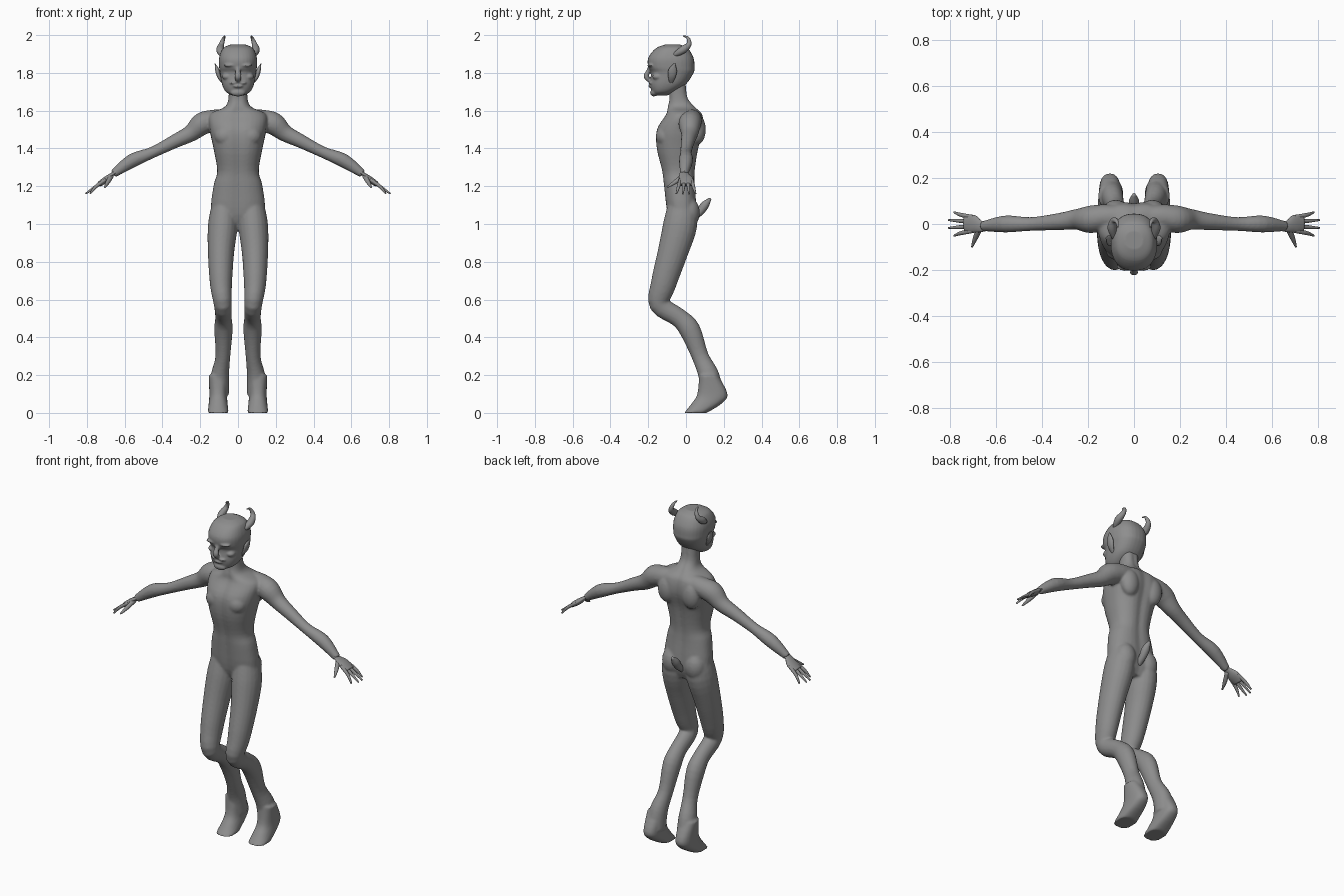
import bpy, bmesh, math
from mathutils import Vector, Matrix

cube = bpy.data.objects.get("Cube")
if cube:
    bpy.data.objects.remove(cube, do_unlink=True)

GREY = (0.27, 0.27, 0.27, 1)
skin = bpy.data.materials.new("plain grey")
skin.diffuse_color = GREY
skin.use_nodes = True
skin.node_tree.nodes["Principled BSDF"].inputs["Base Color"].default_value = GREY

SIDES = {"left": 1, "right": -1}
SIDEWAYS = Vector((1, 0, 0))
DEPTHWAYS = Vector((0, 1, 0))


def spline(rows, steps=4):
    """Refine a list of rows with a smooth cubic curve through them."""
    rows = [Vector(row) for row in rows]
    last = len(rows) - 1
    refined = []
    for i in range(last):
        start, end = rows[i], rows[i + 1]
        leave = (end - rows[max(i - 1, 0)]) / 2
        arrive = (rows[min(i + 2, last)] - start) / 2
        for step in range(steps):
            t = step / steps
            ease = t * t * (3 - 2 * t)
            refined.append(start.lerp(end, ease) + leave * t * (1 - t) ** 2
                           - arrive * t * t * (1 - t))
    return refined + [rows[last]]


def circle(count):
    angles = [math.tau * k / count for k in range(count)]
    return [(math.cos(a), math.sin(a)) for a in angles]


def bridge(bm, rings):
    """Join successive rings into a closed skin."""
    loops = [[bm.verts.new(point) for point in ring] for ring in rings]
    faces = [bm.faces.new(loops[0]), bm.faces.new(loops[-1])]
    for lower, upper in zip(loops, loops[1:]):
        for i in range(len(lower)):
            faces.append(bm.faces.new((lower[i - 1], lower[i], upper[i], upper[i - 1])))
    bmesh.ops.recalc_face_normals(bm, faces=faces)


def loft(bm, rows, x=0, groove=0):
    """Level slices, each row being height, front, back, half width."""
    rings = []
    for z, front, back, half in spline(rows):
        ring = []
        for c, s in circle(32):
            # Slightly squared oval, creased along the midline
            u = math.copysign(abs(c) ** 0.85, c)
            v = math.copysign(abs(s) ** 0.85, s) * (1 - groove * math.exp(-20 * u * u))
            ring.append((x + half * u, (front + back + (back - front) * v) / 2, z))
        rings.append(ring)
    bridge(bm, rings)


def tube(bm, rows, side=1, across=DEPTHWAYS, flat=1):
    """Oval tube along a path, each row being x, y, z, radius."""
    path = spline(rows)
    centres = [row.to_3d() for row in path]
    rings = []
    for i, centre in enumerate(centres):
        ahead = (centres[min(i + 1, len(path) - 1)] - centres[max(i - 1, 0)]).normalized()
        wide = (across - ahead * across.dot(ahead)).normalized()
        thin = ahead.cross(wide) * flat
        ring = [centre + (wide * c + thin * s) * path[i].w for c, s in circle(20)]
        rings.append([(side * p.x, p.y, p.z) for p in ring])
    bridge(bm, rings)


def blob(bm, side, centre, size):
    x, y, z = centre
    place = Matrix.Translation((side * x, y, z)) @ Matrix.Diagonal((*size, 1))
    bmesh.ops.create_uvsphere(bm, u_segments=20, v_segments=12, radius=1, matrix=place)


def finish(bm, name, voxel=0):
    """Make the object; a voxel size blends its pieces into one skin."""
    mesh = bpy.data.meshes.new(name)
    bm.to_mesh(mesh)
    bm.free()
    mesh.materials.append(skin)
    mesh.shade_smooth()
    ob = bpy.data.objects.new(name, mesh)
    bpy.context.collection.objects.link(ob)
    if voxel:
        remesh = ob.modifiers.new("blend", 'REMESH')
        remesh.mode = 'VOXEL'
        remesh.voxel_size = voxel
        remesh.use_smooth_shade = True
        soften = ob.modifiers.new("soften", 'SMOOTH')
        soften.iterations = 4


# Body: torso and neck
body = bmesh.new()
loft(body, [
    (1.76, -.1, 0, .05), (1.67, -.09, .01, .05), (1.62, -.1, .05, .07),
    (1.58, -.11, .09, .15), (1.5, -.16, .1, .15), (1.4, -.16, .07, .13),
    (1.28, -.13, .05, .11), (1.2, -.12, .05, .13), (1.05, -.1, .06, .14),
    (.97, -.06, .03, .06)], groove=.1)

for side in SIDES.values():
    # Arms
    tube(body, [
        (.06, .03, 1.56, .05), (.13, .03, 1.55, .055), (.19, .02, 1.53, .06),
        (.25, .02, 1.48, .045), (.33, .01, 1.44, .037), (.45, 0, 1.38, .03),
        (.56, 0, 1.335, .037), (.66, -.01, 1.265, .021)], side)
    # Legs, bent back below the knee
    tube(body, [
        (.07, -.02, 1.13, .07), (.08, -.03, 1, .09), (.09, -.07, .85, .08),
        (.09, -.12, .68, .067), (.08, -.14, .575, .055), (.077, -.04, .505, .05),
        (.077, .02, .44, .056), (.08, .075, .3, .045), (.095, .12, .2, .055),
        (.1, .14, .1, .06)], side, flat=.87)
    # Hooves
    loft(body, [(.2, .07, .17, .05), (.1, .06, .22, .047),
                (.05, .03, .19, .05), (0, -.01, .11, .056)], x=side * .105)
    # Chest, shoulder blades and buttocks
    blob(body, side, (.065, -.11, 1.465), (.06, .05, .055))
    blob(body, side, (.08, .06, 1.5), (.055, .045, .08))
    blob(body, side, (.075, .015, 1.06), (.06, .058, .08))
finish(body, "body", voxel=.007)

# Head with nose, lips, chin beard, brows, cheeks and moustache
head = bmesh.new()
loft(head, [
    (1.95, -.11, -.03, .04), (1.93, -.16, .01, .08), (1.88, -.2, .04, .1),
    (1.83, -.2, .045, .1), (1.8, -.185, .04, .095), (1.74, -.19, 0, .085),
    (1.7, -.18, -.06, .065), (1.68, -.17, -.1, .03)])
tube(head, [(0, -.19, 1.84, .01), (0, -.2, 1.81, .013),
            (0, -.21, 1.78, .018), (0, -.19, 1.755, .012)], across=SIDEWAYS, flat=.8)
blob(head, 1, (0, -.185, 1.73), (.028, .015, .009))
blob(head, 1, (0, -.17, 1.695), (.04, .02, .02))
for side in SIDES.values():
    blob(head, side, (.04, -.185, 1.84), (.036, .02, .009))
    blob(head, side, (.058, -.15, 1.78), (.026, .028, .018))
    blob(head, side, (.022, -.186, 1.747), (.024, .012, .007))
finish(head, "head", voxel=.005)

for label, side in SIDES.items():
    eye = bmesh.new()
    blob(eye, side, (.038, -.168, 1.813), (.014, .014, .011))
    finish(eye, label + "_eye")

    # Pointed ear
    ear = bmesh.new()
    tube(ear, [(.08, -.08, 1.745, .008), (.1, -.075, 1.78, .02),
               (.11, -.07, 1.815, .022), (.122, -.06, 1.85, .003)], side, flat=.5)
    finish(ear, label + "_ear")

    # Horn sweeping back, then curling up and forward
    horn = bmesh.new()
    tube(horn, [(.08, -.07, 1.89, .01), (.095, -.02, 1.92, .02), (.088, .015, 1.95, .014),
                (.075, .01, 1.985, .008), (.07, -.015, 1.995, .003)], side, across=SIDEWAYS)
    finish(horn, label + "_horn")

    # Hand: flat palm, fanned fingers and a thumb
    hand = bmesh.new()
    tube(hand, [(.64, -.01, 1.28, .02), (.67, -.01, 1.26, .026),
                (.7, 0, 1.235, .04), (.735, 0, 1.21, .036)], side, flat=.4)
    for spread in (-.03, -.01, .01, .03):
        reach = .81 - 30 * spread ** 2
        tube(hand, [(.7, spread, 1.235, .009), (.75, spread * 1.3, 1.2, .009),
                    (reach, spread * 1.7, 1.16, .004)], side)
    tube(hand, [(.67, -.015, 1.255, .013), (.69, -.06, 1.22, .011),
                (.705, -.1, 1.195, .004)], side)
    finish(hand, label + "_hand")

# Stubby upturned tail
tail = bmesh.new()
tube(tail, [(0, .02, 1.02, .015), (0, .07, 1.06, .02),
            (0, .1, 1.1, .022), (0, .13, 1.135, .006)], across=SIDEWAYS)
finish(tail, "tail")
